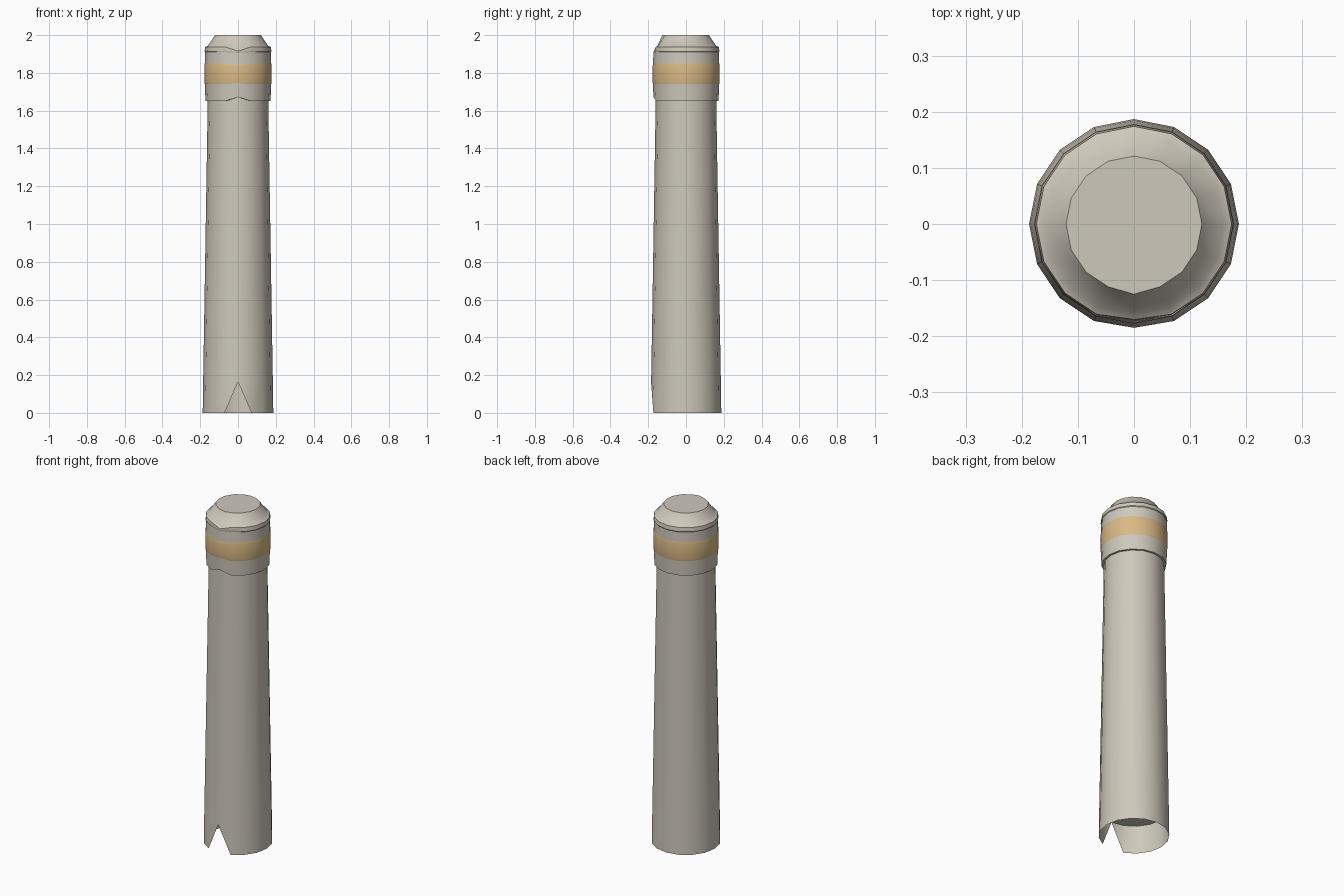
import bpy
import bmesh
import math

if "Cube" in bpy.data.objects:
    bpy.data.objects.remove(bpy.data.objects["Cube"])

SIDES = 16


def material(name, rgb):
    m = bpy.data.materials.new(name)
    m.diffuse_color = (*rgb, 1)
    m.use_nodes = True
    m.node_tree.nodes["Principled BSDF"].inputs["Base Color"].default_value = m.diffuse_color
    return m


STONE = material("warm grey", (0.62, 0.58, 0.50))
AMBER = material("amber band", (0.70, 0.49, 0.24))


def lathe(name, profile, mat, cap_top=False, cap_bottom=False, smooth=35):
    """Revolve (radius, z, front z shift, front radius shift) rings.
    The shifts move only the single vertex that faces the front."""
    bm = bmesh.new()
    rings = []
    for r, z, dz, dr in profile:
        ring = []
        for i in range(SIDES):
            a = -math.pi / 2 + i * math.tau / SIDES
            rr, zz = (r + dr, z + dz) if i == 0 else (r, z)
            ring.append(bm.verts.new((rr * math.cos(a), rr * math.sin(a), zz)))
        rings.append(ring)
    for lo, hi in zip(rings, rings[1:]):
        for i in range(SIDES):
            j = (i + 1) % SIDES
            bm.faces.new((lo[i], lo[j], hi[j], hi[i]))
    if cap_top:
        bm.faces.new(rings[-1])
    if cap_bottom:
        bm.faces.new(rings[0][::-1])
    me = bpy.data.meshes.new(name)
    bm.to_mesh(me)
    bm.free()
    me.materials.append(mat)
    ob = bpy.data.objects.new(name, me)
    bpy.context.collection.objects.link(ob)
    bpy.context.view_layer.objects.active = ob
    ob.select_set(True)
    bpy.ops.object.shade_smooth_by_angle(angle=math.radians(smooth))
    ob.select_set(False)
    return ob


# Open skirt at the foot, with a V notch where the front vertex is raised
lathe("foot_skirt", [(0.187, 0, 0.164, -0.002), (0.1845, 0.165, 0, 0)], STONE)

# Tapered column, closed underneath inside the skirt
lathe("column", [(0.1845, 0.165, 0, 0), (0.160, 1.66, 0.012, 0)], STONE,
      cap_bottom=True)

# Collar below and above the coloured band
lathe("collar_lower", [(0.159, 1.652, 0.02, 0), (0.172, 1.652, 0.02, 0),
                       (0.176, 1.74, 0.006, 0)], STONE)
lathe("collar_band", [(0.176, 1.74, 0.006, 0), (0.178, 1.75, 0.006, 0),
                      (0.178, 1.84, -0.012, 0), (0.176, 1.85, -0.012, 0)], AMBER)
lathe("collar_upper", [(0.176, 1.85, -0.012, 0), (0.174, 1.91, -0.004, -0.002)],
      STONE)

# Rim and bevelled cap
lathe("cap", [(0.174, 1.91, -0.004, -0.002), (0.177, 1.914, -0.004, -0.005),
              (0.174, 1.937, -0.022, -0.004), (0.160, 1.943, -0.018, 0),
              (0.121, 2.0, 0, 0.004)], STONE, cap_top=True, smooth=42)
